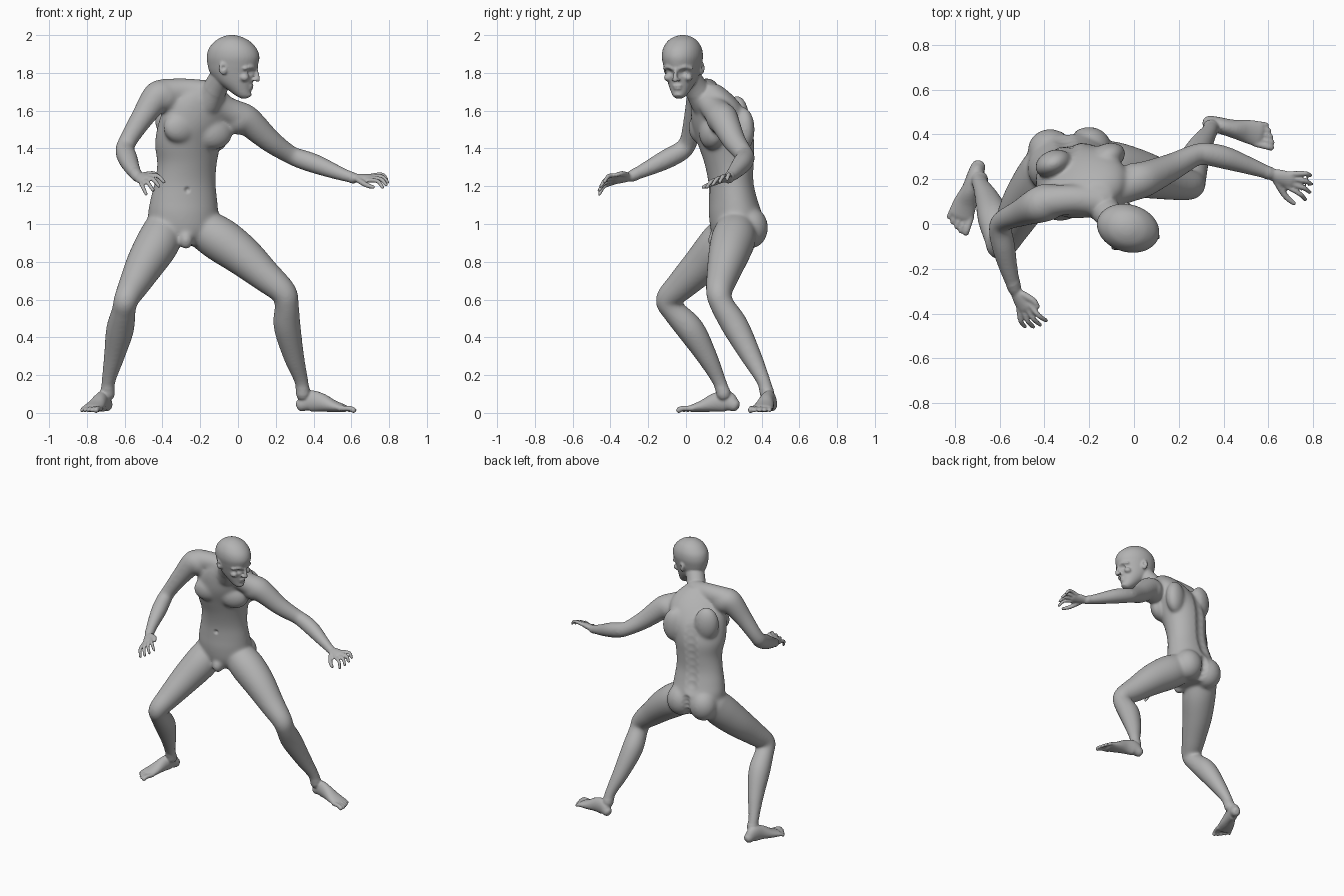
import bpy, bmesh, math
from mathutils import Vector, Matrix

if "Cube" in bpy.data.objects:
    bpy.data.objects.remove(bpy.data.objects["Cube"])

skin = bpy.data.materials.new("grey_clay")
skin.use_nodes = True
GREY = (0.45, 0.45, 0.45, 1)
skin.diffuse_color = GREY
skin.node_tree.nodes["Principled BSDF"].inputs["Base Color"].default_value = GREY
skin.node_tree.nodes["Principled BSDF"].inputs["Roughness"].default_value = 0.7

bm = bmesh.new()
Z = Vector((0, 0, 1))


def spline(rows, n=6):
    """Catmull-Rom through rows of numbers."""
    out = []
    for i in range(len(rows) - 1):
        p = [rows[max(i - 1, 0)], rows[i], rows[i + 1], rows[min(i + 2, len(rows) - 1)]]
        for k in range(n):
            t = k / n
            out.append([0.5 * (2 * b + (c - a) * t + (2 * a - 5 * b + 4 * c - d) * t * t
                               + (3 * b - a - 3 * c + d) * t ** 3) for a, b, c, d in zip(*p)])
    return out + [list(rows[-1])]


def loft(rings, seg=24):
    """Skin closed rings given as (centre, half axis, half axis)."""
    loops = [[bm.verts.new(c + u * math.cos(a) + v * math.sin(a))
              for a in (2 * math.pi * k / seg for k in range(seg))] for c, u, v in rings]
    for A, B in zip(loops, loops[1:]):
        for k in range(seg):
            bm.faces.new((A[k], A[(k + 1) % seg], B[(k + 1) % seg], B[k]))
    bm.faces.new(loops[0][::-1])
    bm.faces.new(loops[-1])


def tube(rows, up=Z):
    """Rounded limb through (x, y, z, radius[, radius along up])."""
    pts = spline([r if len(r) == 5 else (*r, r[3]) for r in rows])
    ps = [Vector(p[:3]) for p in pts]
    rings = []
    for i, p in enumerate(pts):
        t = (ps[min(i + 1, len(ps) - 1)] - ps[max(i - 1, 0)]).normalized()
        s = up.cross(t).normalized()
        w = t.cross(s)
        ring = (ps[i], s * p[3], w * p[4])
        caps = [(ps[i] + t * sg * d * min(p[3], p[4]), ring[1] * k, ring[2] * k)
                for sg in ((-1,) if i == 0 else (1,)) for d, k in ((0.5, 0.86), (0.85, 0.5))]
        if i == 0:
            rings += caps[::-1] + [ring]
        elif i == len(pts) - 1:
            rings += [ring] + caps
        else:
            rings.append(ring)
    loft(rings)


def stack(rows):
    """Horizontal ellipses (x, y, z, half width, half depth, yaw)."""
    rings = []
    for x, y, z, a, b, yaw in spline(rows):
        c, s = math.cos(math.radians(yaw)), math.sin(math.radians(yaw))
        rings.append((Vector((x, y, z)), Vector((c, s, 0)) * a, Vector((-s, c, 0)) * b))
    loft(rings, 40)


def blob(centre, radii, yaw=0):
    M = (Matrix.Translation(centre) @ Matrix.Rotation(math.radians(yaw), 4, 'Z')
         @ Matrix.Diagonal((*radii, 1)))
    bmesh.ops.create_uvsphere(bm, u_segments=24, v_segments=16, radius=1, matrix=M)


# torso, turning to its left towards the chest
stack([(-.28, .26, .89, .09, .09, 5), (-.285, .27, .96, .175, .135, 8), (-.29, .262, 1.05, .187, .14, 8),
       (-.287, .25, 1.13, .178, .127, 9), (-.28, .238, 1.22, .163, .118, 11), (-.27, .228, 1.32, .16, .128, 15),
       (-.265, .213, 1.42, .178, .145, 20), (-.24, .19, 1.52, .19, .15, 22), (-.21, .165, 1.61, .19, .13, 22),
       (-.19, .14, 1.68, .15, .1, 22), (-.17, .115, 1.74, .07, .06, 22)])
for x, y, z in ((-.30, .08, 1.51), (-.125, .135, 1.48)):          # chest muscles
    blob((x, y, z), (.1, .06, .085), 22)
for x, y, z in ((-.36, .27, 1.56), (-.12, .3, 1.5)):              # shoulder blades
    blob((x, y, z), (.085, .06, .12), 22)
for x, y, z in ((-.375, .33, .98), (-.2, .34, .98)):              # buttocks
    blob((x, y, z), (.1, .095, .11))
blob((-.275, .155, .915), (.038, .04, .05))                       # groin
tube([(-.15, .1, 1.69, .07), (-.27, .11, 1.705, .066), (-.39, .1, 1.695, .075)])   # right collar
tube([(-.15, .11, 1.67, .07), (-.07, .15, 1.61, .07), (.02, .19, 1.565, .08)])     # left collar
tube([(-.16, .1, 1.64, .075), (-.115, .045, 1.73, .064), (-.07, .0, 1.8, .066)])   # neck

# arms
tube([(-.38, .1, 1.67, .085), (-.425, .085, 1.675, .082), (-.505, .05, 1.565, .062), (-.583, .015, 1.44, .049),
      (-.598, -.02, 1.39, .052), (-.583, -.1, 1.345, .053), (-.56, -.2, 1.295, .042), (-.533, -.29, 1.252, .03)])
tube([(-.0, .19, 1.555, .085), (.045, .2, 1.55, .08), (.17, .255, 1.44, .062), (.275, .308, 1.368, .05),
      (.33, .312, 1.345, .052), (.41, .295, 1.318, .052), (.52, .258, 1.275, .04), (.61, .225, 1.243, .029)])

# thighs and shins
tube([(-.39, .25, .97, .11), (-.43, .18, .89, .115), (-.49, .09, .79, .103), (-.55, -.02, .68, .082),
      (-.592, -.095, .6, .066), (-.605, -.065, .54, .064), (-.625, .025, .44, .074), (-.655, .11, .3, .056),
      (-.685, .175, .17, .038), (-.69, .2, .1, .038)], Vector((1, 0, 0)))
tube([(-.17, .265, .965, .11), (-.09, .25, .915, .118), (.02, .225, .835, .108), (.14, .195, .73, .087),
      (.24, .175, .64, .07), (.258, .19, .575, .064), (.26, .26, .46, .072), (.295, .345, .3, .056),
      (.335, .41, .17, .038), (.345, .43, .1, .038)], Vector((1, 0, 0)))


def foot(heel, toe, inner):
    """Heel, arch and toes; inner is the sign of the big toe side."""
    h = Vector((*heel, 0))
    d = Vector((*toe, 0)) - h
    f = d.normalized()
    s = Vector((-f.y, f.x, 0)) * inner
    at = lambda a, b, z: tuple(h + d * a + s * b + Z * z)
    tube([(*at(.1, 0, .042), .033, .036), (*at(.22, 0, .062), .036, .056), (*at(.4, .002, .056), .04, .05),
          (*at(.6, 0, .036), .052, .033), (*at(.77, 0, .024), .058, .021)])
    for k in range(5):
        b, r = .047 - .0235 * k, (.0155 if k == 0 else .0115)
        tip = (.98, .985, .95, .91, .86)[k]
        tube([(*at(.74, b * .95, .024), r), (*at(tip - .08, b, .023), r * .9), (*at(tip - .02, b, .014), r)])


foot((-.685, .285), (-.80, -.035), 1)
foot((.305, .458), (.635, .385), -1)


def hand(wrist, knuckle, across, curl, thumb):
    """Palm and curled fingers; across points to the index finger."""
    w, k, a, c = (Vector(v) for v in (wrist, knuckle, across, curl))
    f = (k - w).normalized()
    a = (a - f * a.dot(f)).normalized()
    up = f.cross(a).normalized()
    tube([(*w, .027, .022), (*w.lerp(k, .45), .036, .021), (*w.lerp(k, .9), .04, .017)], up)
    for i in range(4):
        b = k + a * (.032 - .021 * i)
        reach = (.085, .095, .09, .072)[i]
        spread = a * (.014 - .012 * i)
        m = b + f * reach * .5 + spread
        tube([(*(b - f * .02), .0125), (*m, .0115), (*(m + f * reach * .35 + c * .035 + spread * .5), .0095)], up)
    t0, t2 = w.lerp(k, .3) + a * .025, Vector(thumb)
    tube([(*t0, .016), (*(t0.lerp(t2, .55) + a * .012), .014), (*t2, .0105)], up)


hand((-.53, -.295, 1.25), (-.482, -.385, 1.235), (.6, .25, .45), (.45, 0, -.9), (-.43, -.37, 1.26))
hand((.615, .222, 1.243), (.712, .19, 1.243), (-.2, -.9, -.35), (0, -.3, -.9), (.715, .092, 1.195))

# head, turned to the left; at() maps forward, side and height
F, S, HEAD = Vector((.96, -.28, 0)), Vector((.28, .96, 0)), Vector((-.03, -.018, 0))
YAW = math.degrees(math.atan2(-.28, .96))
at = lambda f, s, z: HEAD + F * f + S * s + Z * z
rows = []
for z, front, back, half in ((1.664, .088, .05, .016), (1.68, .1, .02, .036), (1.715, .104, -.03, .056),
                             (1.755, .112, -.085, .074), (1.8, .124, -.12, .088), (1.84, .138, -.133, .098),
                             (1.885, .146, -.138, .106), (1.93, .13, -.126, .1), (1.97, .09, -.09, .076),
                             (1.992, .045, -.05, .042), (2.0, .012, -.02, .012)):
    rows.append((*at((front + back) / 2, 0, z), (front - back) / 2, half, YAW))
stack(rows)
tube([(*at(.13, 0, 1.822), .009), (*at(.138, 0, 1.79), .01), (*at(.14, 0, 1.764), .013)], F)   # nose
blob(at(.105, 0, 1.732), (.012, .026, .006), YAW)                                               # upper lip
blob(at(.101, 0, 1.718), (.012, .023, .007), YAW)                                               # lower lip
blob(at(.088, 0, 1.682), (.018, .024, .016), YAW)                                               # chin
for s in (-1, 1):
    tube([(*at(.127, s * .016, 1.823), .009), (*at(.118, s * .045, 1.832), .01),
          (*at(.09, s * .076, 1.823), .008)])                                                   # brow
    blob(at(.128, s * .014, 1.763), (.012, .009, .009), YAW)                                    # nostril
    blob(at(.082, s * .056, 1.775), (.025, .022, .02), YAW)                                     # cheekbone
    blob(at(-.022, s * .097, 1.825), (.024, .013, .036), YAW - s * 18)                          # ear

# fuse every part into one skin
bmesh.ops.recalc_face_normals(bm, faces=bm.faces)
mesh = bpy.data.meshes.new("body")
bm.to_mesh(mesh)
bm.free()
body = bpy.data.objects.new("body", mesh)
bpy.context.collection.objects.link(body)
bpy.context.view_layer.objects.active = body
body.select_set(True)


def modify(kind, **settings):
    m = body.modifiers.new(kind.lower(), kind)
    for key, value in settings.items():
        setattr(m, key, value)
    bpy.ops.object.modifier_apply(modifier=m.name)


modify('REMESH', mode='VOXEL', voxel_size=.0065)

# soften muscle joins, keeping hands, feet and face crisp
crisp = [(Vector((-.47, -.4, 1.23)), .16), (Vector((.73, .17, 1.23)), .15), (at(0, 0, 1.84), .19)]
group = body.vertex_groups.new(name="soft")
group.add([v.index for v in body.data.vertices if v.co.z > .13
           and all((v.co - c).length > r for c, r in crisp)], 1, 'REPLACE')
modify('SMOOTH', factor=.5, iterations=45, vertex_group="soft")
modify('SMOOTH', factor=.5, iterations=3)


# sculpted hollows: eye sockets, ears, navel, spine
def press(centre, push, radius):
    c, p = Vector(centre), Vector(push)
    for v in body.data.vertices:
        d = (v.co - c).length / radius
        if d < 1:
            v.co += p * (1 - d * d) ** 2


for s in (-1, 1):
    press(at(.116, s * .036, 1.803), -F * .016, .026)
    press(at(.118, s * .036, 1.8), F * .007, .014)
    press(at(-.018, s * .112, 1.828), -S * s * .01, .018)
press((-.268, .118, 1.18), (0, .014, 0), .022)
for k in range(10):
    t = k / 9
    press((-.31 + .03 * t, .37 - .01 * t, 1.1 + .48 * t), (.004, -.011, 0), .06)
for k in range(5):
    press((-.288, .42 - .012 * k, 1.03 - .035 * k), (0, -.016, 0), .04)

body.vertex_groups.clear()
body.data.materials.clear()
body.data.materials.append(skin)
bpy.ops.object.shade_smooth()
